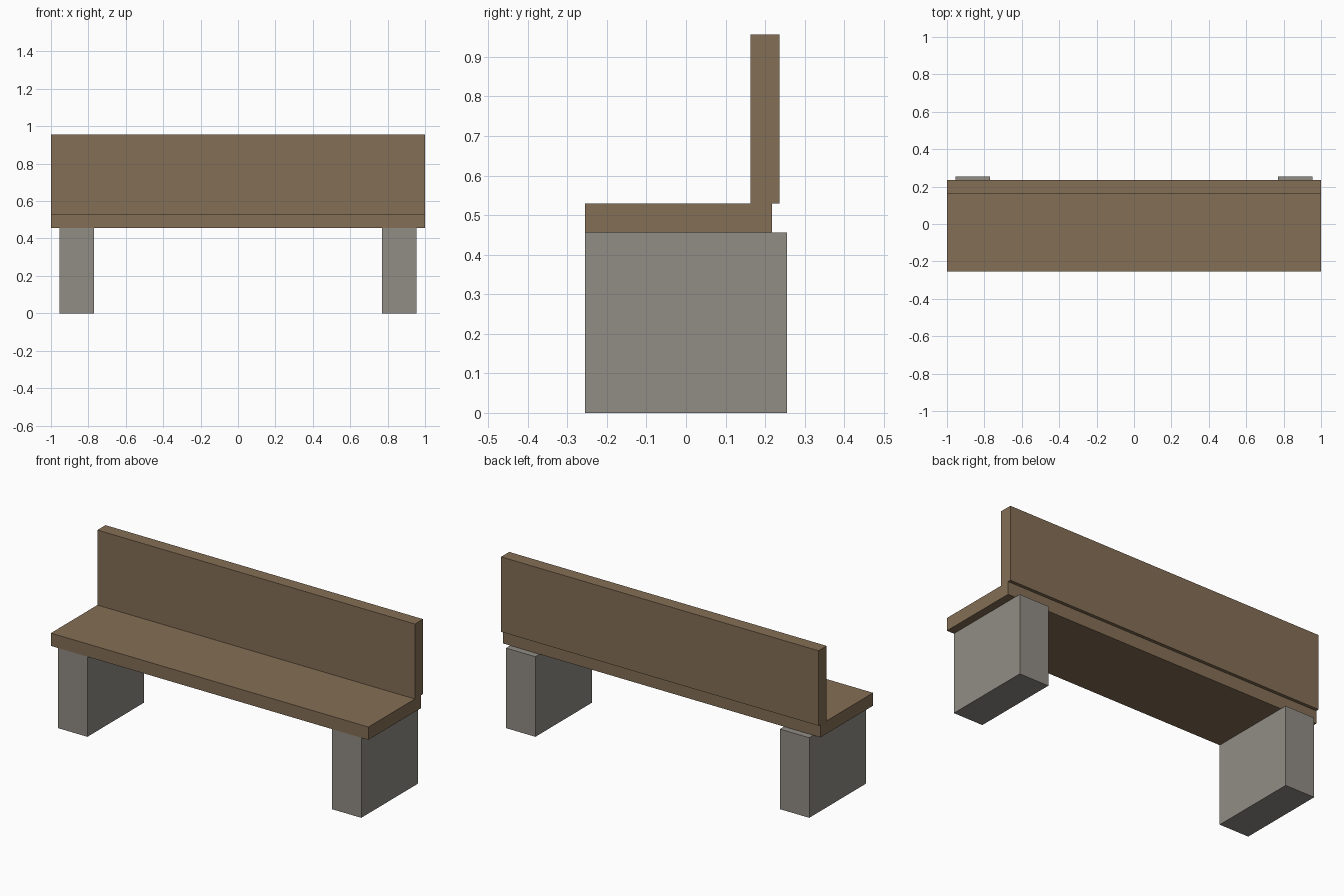
import bpy

if "Cube" in bpy.data.objects:
    bpy.data.objects.remove(bpy.data.objects["Cube"])


def make_material(name, color):
    mat = bpy.data.materials.new(name)
    mat.diffuse_color = (*color, 1.0)
    mat.use_nodes = True
    mat.node_tree.nodes["Principled BSDF"].inputs["Base Color"].default_value = mat.diffuse_color
    return mat


def box(name, x, y, z, mat):
    """Box from (min, max) ranges on each axis."""
    bpy.ops.mesh.primitive_cube_add(size=1)
    obj = bpy.context.object
    obj.name = name
    for v in obj.data.vertices:
        v.co = [r[0] if c < 0 else r[1] for c, r in zip(v.co, (x, y, z))]
    obj.data.materials.append(mat)
    return obj


wood = make_material("brown wood", (0.23, 0.157, 0.091))
stone = make_material("grey stone", (0.283, 0.262, 0.235))

# Seat plank and backrest plank
box("seat", (-1, 1), (-0.255, 0.218), (0.456, 0.529), wood)
box("backrest", (-1, 1), (0.163, 0.236), (0.529, 0.956), wood)

# Stone block legs, mirrored left and right
for side, (x0, x1) in (("left", (-0.955, -0.77)), ("right", (0.77, 0.955))):
    box(side + "_leg", (x0, x1), (-0.255, 0.255), (0, 0.456), stone)
